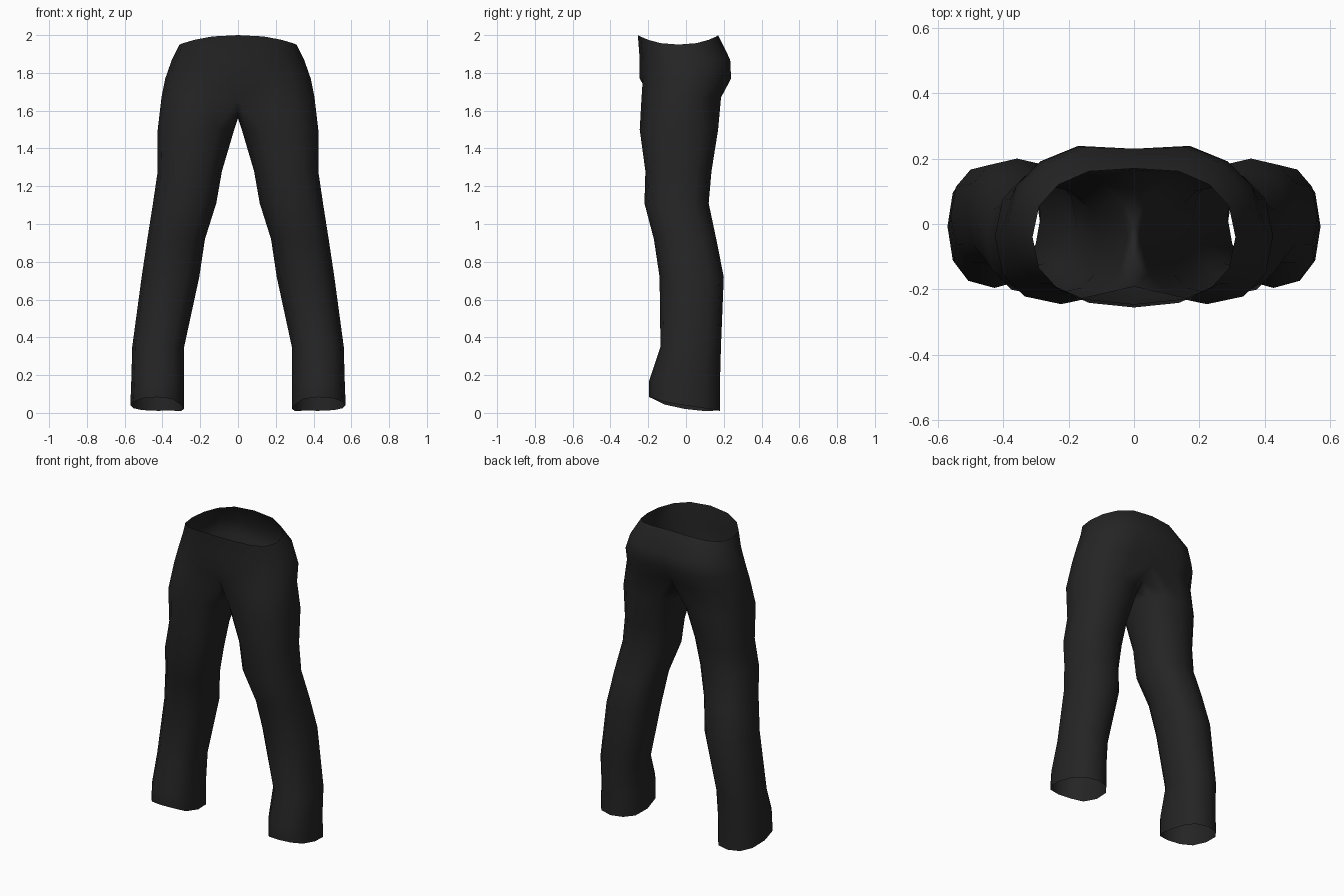
import bpy, bmesh
from math import sin, cos, radians, copysign

cube = bpy.data.objects.get("Cube")
if cube:
    bpy.data.objects.remove(cube)

cloth = bpy.data.materials.new("black_cloth")
cloth.use_nodes = True
colour = (0.018, 0.018, 0.018, 1)
cloth.diffuse_color = colour
bsdf = cloth.node_tree.nodes["Principled BSDF"]
bsdf.inputs["Base Color"].default_value = colour
bsdf.inputs["Roughness"].default_value = 0.9

OUTER = 9    # points from front centre round the outside to back centre
ROUND = 12   # points in a full leg ring


def power(v, p):
    return copysign(abs(v) ** p, v)


def oval(angle, x0, x1, y0, y1, p=0.85):
    """Point on a slightly squared oval filling the given limits."""
    a = radians(angle)
    return ((x0 + x1) / 2 + (x1 - x0) / 2 * power(cos(a), p),
            (y0 + y1) / 2 + (y1 - y0) / 2 * power(sin(a), p))


bm = bmesh.new()


def leg_ring(z, x0, x1, y0, y1):
    ring = []
    for i in range(ROUND):
        x, y = oval(240 + 30 * i, x0, x1, y0, y1)
        ring.append(bm.verts.new((x, y, z)))
    return ring


def body_ring(z, x1, y0, y1, cleft=1.0, side_dip=0.0):
    ring = []
    for j in range(OUTER):
        a = -90 + 180 * j / (OUTER - 1)
        x, y = oval(a, -x1, x1, y0, y1)
        if j == OUTER - 1:
            y *= cleft
        if j in (0, OUTER - 1):
            x = 0
        ring.append(bm.verts.new((x, y, z - side_dip * cos(radians(a)) ** 2)))
    return ring


def bridge(lower, upper, closed):
    n = len(lower)
    for i in range(n if closed else n - 1):
        k = (i + 1) % n
        bm.faces.new((lower[i], lower[k], upper[k], upper[i]))


# Leg from cuff to upper thigh: z, inner x, outer x, front y, back y
leg = [leg_ring(*row) for row in (
    (0.04, 0.285, 0.57, -0.195, 0.18),
    (0.17, 0.285, 0.565, -0.195, 0.18),
    (0.35, 0.285, 0.56, -0.135, 0.185),
    (0.72, 0.205, 0.51, -0.14, 0.20),
    (0.92, 0.175, 0.48, -0.17, 0.16),
    (1.11, 0.115, 0.45, -0.22, 0.12),
    (1.28, 0.085, 0.425, -0.215, 0.135),
    (1.50, 0.02, 0.425, -0.245, 0.17),
)]

# Cuff hem arches over the foot and drops at the heel and inside
for v in leg[0]:
    v.co.z += max(0, -v.co.y - 0.05) * 0.3
    v.co.z -= max(0, v.co.y) * 0.16
    v.co.z -= max(0, 0.36 - v.co.x) * 0.25
for v in leg[0]:
    v.co.z = max(0, v.co.z)

# Hip joint, with the crotch seam closing the inside of the leg
joint = body_ring(1.67, 0.405, -0.25, 0.20, 0.8)
joint[0].co.y = -0.19
seam = [bm.verts.new((0, y, z)) for y, z in ((0.09, 1.59), (0, 1.56), (-0.1, 1.60))]
for lower, upper in zip(leg, leg[1:] + [joint + seam]):
    bridge(lower, upper, True)

# Seat, hips and open waist
body = [joint,
        body_ring(1.77, 0.385, -0.245, 0.255, 0.88),
        body_ring(1.87, 0.35, -0.245, 0.25, 0.92),
        body_ring(2.0, 0.31, -0.255, 0.175, 0.97, 0.05)]
for lower, upper in zip(body, body[1:]):
    bridge(lower, upper, False)

bmesh.ops.recalc_face_normals(bm, faces=bm.faces)
# Keep the open shell facing outwards
outermost = max(bm.faces, key=lambda f: f.calc_center_median().x)
if outermost.normal.x < 0:
    bmesh.ops.reverse_faces(bm, faces=bm.faces)

mesh = bpy.data.meshes.new("trousers")
bm.to_mesh(mesh)
bm.free()
mesh.materials.append(cloth)
trousers = bpy.data.objects.new("trousers", mesh)
bpy.context.collection.objects.link(trousers)

# Mirror the half into a full pair
mirror = trousers.modifiers.new("Mirror", 'MIRROR')
mirror.use_clip = True
mirror.merge_threshold = 0.001
for face in mesh.polygons:
    face.use_smooth = True
